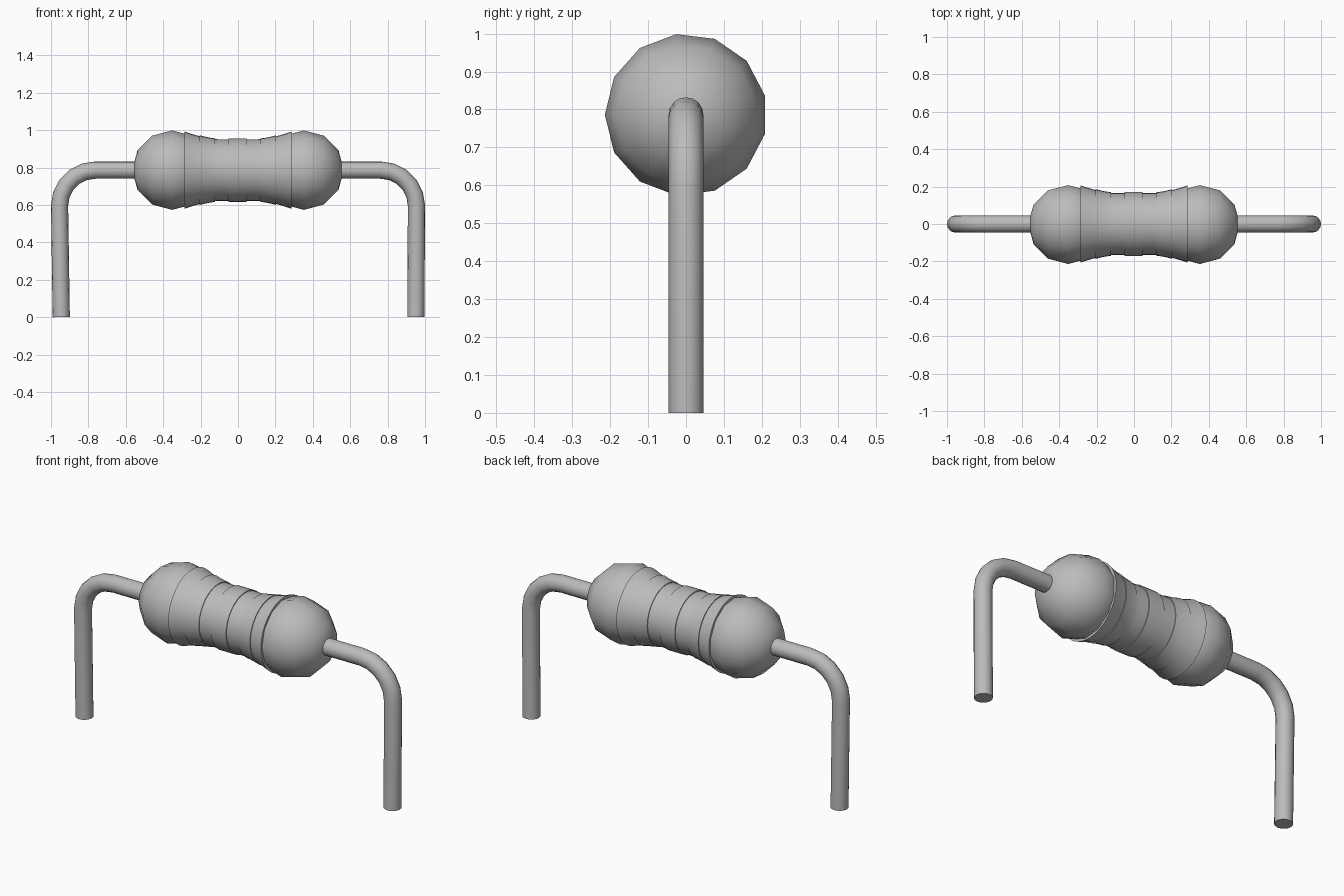
import bpy
import bmesh
from math import pi, sin, cos, radians

if "Cube" in bpy.data.objects:
    bpy.data.objects.remove(bpy.data.objects["Cube"])

AXIS_Z = 0.786    # height of the body's axis
WIRE_R = 0.046

grey = bpy.data.materials.new("plain grey")
grey.use_nodes = True
colour = (0.5, 0.5, 0.5, 1)
grey.diffuse_color = colour
grey.node_tree.nodes["Principled BSDF"].inputs["Base Color"].default_value = colour


def finish(obj, angle):
    bpy.ops.object.select_all(action="DESELECT")
    obj.select_set(True)
    bpy.context.view_layer.objects.active = obj
    if obj.type == "CURVE":
        bpy.ops.object.convert(target="MESH")
        obj = bpy.context.object
    bpy.ops.object.shade_smooth_by_angle(angle=radians(angle))


def lathe(name, profile, sides, angle=35):
    """Turn (x, radius) points around the body's axis and close the ends."""
    bm = bmesh.new()
    rings = []
    for x, r in profile:
        turns = [2 * pi * i / sides for i in range(sides)]
        rings.append([bm.verts.new((x, -r * cos(a), AXIS_Z + r * sin(a))) for a in turns])
    for a, b in zip(rings, rings[1:]):
        for i in range(sides):
            j = (i + 1) % sides
            bm.faces.new((a[i], a[j], b[j], b[i]))
    for ring, (x, r) in ((rings[0], profile[0]), (rings[-1], profile[-1])):
        if r > 0.001:
            bm.faces.new(ring)
    bmesh.ops.remove_doubles(bm, verts=bm.verts, dist=0.0001)
    bmesh.ops.recalc_face_normals(bm, faces=bm.faces)
    mesh = bpy.data.meshes.new(name)
    bm.to_mesh(mesh)
    bm.free()
    mesh.materials.append(grey)
    obj = bpy.data.objects.new(name, mesh)
    bpy.context.collection.objects.link(obj)
    finish(obj, angle)


def waist(x):
    """Radius of the waisted middle, flaring towards both ends."""
    t = max(0, (abs(x) - 0.12) / 0.165)
    return 0.165 + 0.041 * t ** 1.4


# Rounded end caps, thirteen-sided
for side, sign in (("right", -1), ("left", 1)):
    arc = [pi * i / 6 for i in range(7)]
    lathe(side + "_end_cap",
          [(sign * 0.352 - 0.214 * cos(a), 0.214 * sin(a)) for a in arc], 13, 40)

# Waisted middle
steps = [-0.285 + 0.57 * i / 16 for i in range(17)]
lathe("middle_body", [(x, waist(x)) for x in steps], 32)

# Three slightly raised bands
for name, start, end in (("right_band", -0.205, -0.122),
                         ("centre_band", -0.05, 0.045),
                         ("left_band", 0.12, 0.203)):
    xs = [start + (end - start) * i / 4 for i in range(5)]
    lathe(name, [(x, waist(x) + 0.005) for x in xs], 32)

# Bent wire legs; the right one leans in slightly at the foot
for side, sign, foot in (("right", -1, 0.945), ("left", 1, 0.951)):
    bend = 0.19
    path = [(0.45, AXIS_Z)]
    for i in range(6):
        a = pi / 2 * (1 - i / 5)
        path.append((0.954 - bend + bend * cos(a), AXIS_Z - bend + bend * sin(a)))
    path.append((foot, 0))
    curve = bpy.data.curves.new(side + "_wire", "CURVE")
    curve.dimensions = "3D"
    curve.bevel_depth = WIRE_R
    curve.bevel_resolution = 6
    curve.use_fill_caps = True
    spline = curve.splines.new("POLY")
    spline.points.add(len(path) - 1)
    for point, (x, z) in zip(spline.points, path):
        point.co = (sign * x, 0, z, 1)
    curve.materials.append(grey)
    wire = bpy.data.objects.new(side + "_wire", curve)
    bpy.context.collection.objects.link(wire)
    finish(wire, 40)
